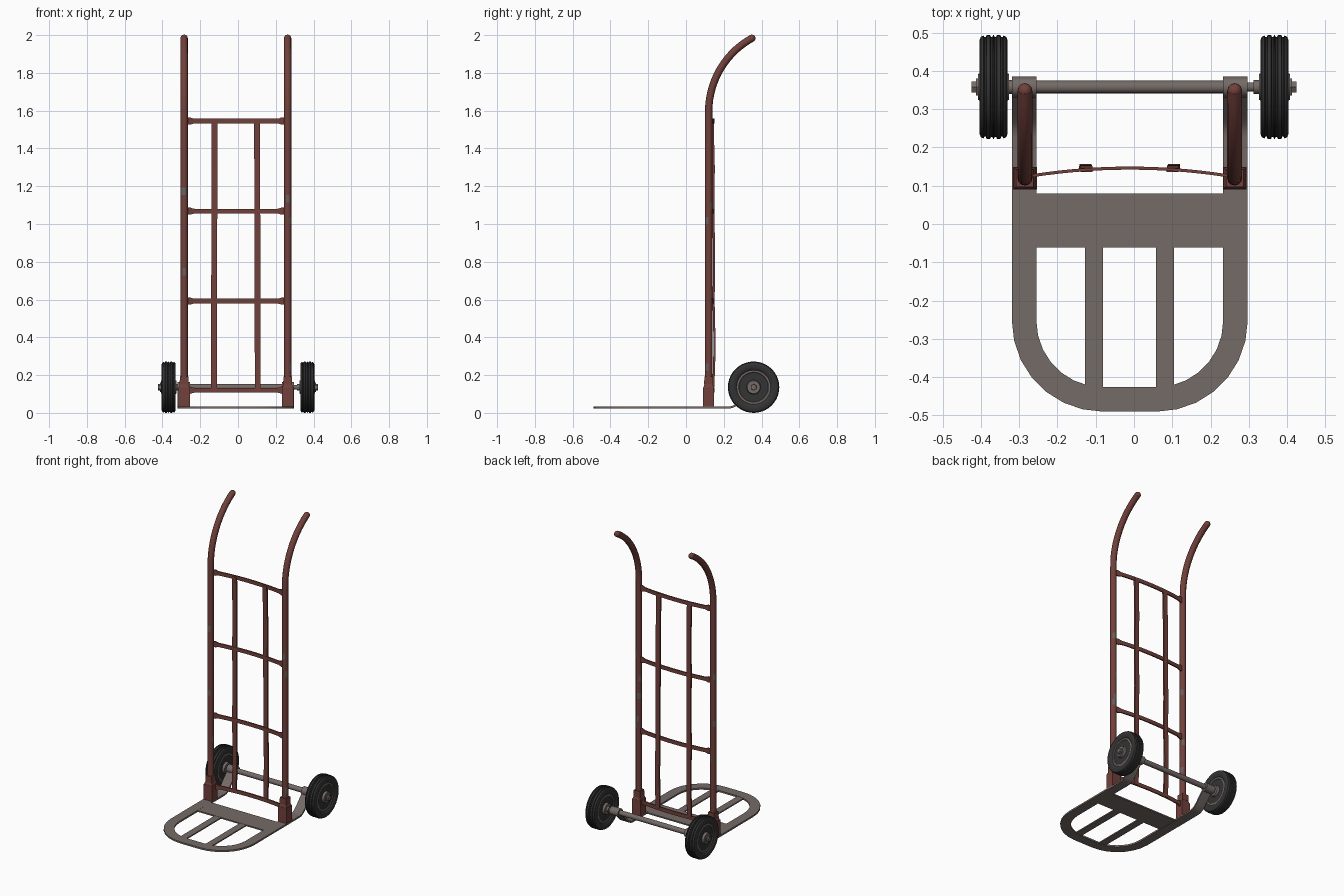
import bpy, bmesh, math, random
from mathutils import Vector

if "Cube" in bpy.data.objects:
    bpy.data.objects.remove(bpy.data.objects["Cube"])

random.seed(4)
CX = -0.011            # centre of the frame
RX = 0.274             # rail offset from frame centre
AY, AZ, WR = 0.358, 0.136, 0.136   # axle position, wheel radius


def material(name, rgb):
    m = bpy.data.materials.new(name)
    m.diffuse_color = (*rgb, 1)
    m.use_nodes = True
    m.node_tree.nodes["Principled BSDF"].inputs["Base Color"].default_value = m.diffuse_color
    return m


RED = material("worn red paint", (0.165, 0.052, 0.043))
STEEL = material("bare steel", (0.175, 0.145, 0.135))
RUBBER = material("black rubber", (0.033, 0.033, 0.033))
PATCH = material("chipped grey", (0.13, 0.12, 0.115))


def finish(name, bm, mats, smooth=True):
    bmesh.ops.recalc_face_normals(bm, faces=bm.faces[:])
    me = bpy.data.meshes.new(name)
    bm.to_mesh(me)
    bm.free()
    ob = bpy.data.objects.new(name, me)
    bpy.context.collection.objects.link(ob)
    for m in mats:
        me.materials.append(m)
    if smooth:
        bpy.ops.object.select_all(action='DESELECT')
        ob.select_set(True)
        bpy.context.view_layer.objects.active = ob
        bpy.ops.object.shade_smooth_by_angle(angle=math.radians(35))
    return ob


def sweep(name, path, section, side, mats, scales=None, rule=None):
    """Sweep a section (a along side, b across) along a path of points."""
    bm = bmesh.new()
    path = [Vector(p) for p in path]
    side = Vector(side)
    rings = []
    for i, p in enumerate(path):
        t = (path[min(i + 1, len(path) - 1)] - path[max(i - 1, 0)]).normalized()
        n = t.cross(side).normalized()
        s = scales[i] if scales else 1
        rings.append([bm.verts.new(p + side * a * s + n * b) for a, b in section])
    k = len(section)
    for i, (r, q) in enumerate(zip(rings, rings[1:])):
        for j in range(k):
            f = bm.faces.new((r[j], r[(j + 1) % k], q[(j + 1) % k], q[j]))
            if rule:
                f.material_index = rule(i, j)
    bm.faces.new(rings[0])
    bm.faces.new(rings[-1])
    return finish(name, bm, mats)


def rect(w, t):
    return [(-w / 2, -t / 2), (w / 2, -t / 2), (w / 2, t / 2), (-w / 2, t / 2)]


def circle(r, n):
    return [(r * math.cos(2 * math.pi * i / n), r * math.sin(2 * math.pi * i / n)) for i in range(n)]


def lathe(name, profile, mat, n=32, y=AY, z=AZ):
    """Revolve (x, radius) pairs about the axle line."""
    bm = bmesh.new()
    rings = [[bm.verts.new((x, y + b * r, z + a * r)) for a, b in circle(1, n)] for x, r in profile]
    for r, q in zip(rings, rings[1:]):
        for j in range(n):
            bm.faces.new((r[j], r[(j + 1) % n], q[(j + 1) % n], q[j]))
    bm.faces.new(rings[0])
    bm.faces.new(rings[-1])
    return finish(name, bm, [mat])


def box(name, x0, x1, y0, y1, z0, z1, mat, taper=1.0):
    bm = bmesh.new()
    bmesh.ops.create_cube(bm, size=1)
    for v in bm.verts:
        s = taper if v.co.z > 0 else 1
        v.co = ((x0 + x1) / 2 + v.co.x * s * (x1 - x0), (y0 + y1) / 2 + v.co.y * s * (y1 - y0),
                z0 if v.co.z < 0 else z1)
    return finish(name, bm, [mat], smooth=False)


# Side rails with curved handles and rounded tips
for tag, sx in (("left", -1), ("right", 1)):
    x = CX + sx * RX
    pts = [(x, 0.12, 0.03 + 1.55 * i / 40) for i in range(41)]
    R = 0.444
    for i in range(1, 15):
        a = math.radians(61) * i / 14
        pts.append((x, 0.12 + R * (1 - math.cos(a)), 1.595 + R * math.sin(a)))
    spots = {(random.randrange(4, 38), random.randrange(12)) for _ in range(9)}
    sweep(tag + "_rail", pts, circle(0.0195, 12), (1, 0, 0), [RED, PATCH],
          rule=lambda i, j: 1 if (i, j) in spots or (i, j - 1) in spots else 0)
    # rounded grip tip
    bm = bmesh.new()
    bmesh.ops.create_uvsphere(bm, u_segments=12, v_segments=8, radius=0.0193)
    bmesh.ops.translate(bm, verts=bm.verts[:], vec=pts[-1])
    finish(tag + "_rail_tip", bm, [RED])
    # rail socket: box with tapered collar
    box(tag + "_socket", x - 0.031, x + 0.031, 0.09, 0.149, 0.03, 0.135, RED)
    box(tag + "_socket_collar", x - 0.029, x + 0.029, 0.092, 0.148, 0.135, 0.15, RED, 0.82)
    box(tag + "_socket_neck", x - 0.024, x + 0.024, 0.096, 0.144, 0.15, 0.192, RED, 0.95)

# Bowed cross bars, flared where they are welded to the rails
for i, z in enumerate((0.12, 0.592, 1.068, 1.545)):
    us = [-1, -0.92, -0.89, -0.84] + [-0.7 + 0.14 * k for k in range(11)] + [0.84, 0.89, 0.92, 1]
    pts = [(CX + u * 0.262, 0.146 - 0.021 * u * u, z) for u in us]
    sc = [1.5 if abs(u) > 0.9 else 1.25 if abs(u) > 0.87 else 1 for u in us]
    sweep(f"cross_bar_{i + 1}", pts, rect(0.025, 0.008), (0, 0, 1), [RED], sc)

# Vertical slats, slightly bent from use
for tag, x in (("left", -0.124), ("right", 0.101)):
    bend = [(0.11, 0.143), (0.25, 0.149), (0.38, 0.151), (0.59, 0.146), (0.8, 0.149),
            (1.07, 0.145), (1.3, 0.147), (1.42, 0.144), (1.55, 0.141)]
    pts = [(x + math.copysign(0.004, x) * (1 - z / 1.55), y, z) for z, y in bend]
    sweep(tag + "_back_slat", pts, rect(0.031, 0.011), (1, 0, 0), [RED])

# Toe plate: U-shaped flat bar
PZ, BW = 0.028, 0.064
hx, yf, cr = 0.276, -0.458, 0.205
half = [(hx, 0.1)]
for i in range(8):
    a = math.pi / 2 * i / 7
    half.append((hx - cr + cr * math.cos(a), yf + cr - cr * math.sin(a)))
pts = [(CX + x, y, PZ) for x, y in half] + [(CX - x, y, PZ) for x, y in reversed(half)]
sweep("toe_plate_rim", pts, [(b, a) for a, b in rect(BW, 0.011)], (0, 0, 1), [STEEL])
box("toe_cross_plate", CX - 0.246, CX + 0.246, -0.062, 0.08, 0.024, 0.033, STEEL)
for tag, x in (("left", -0.105), ("right", 0.081)):
    box(tag + "_toe_slat", x - 0.0235, x + 0.0235, -0.43, -0.06, 0.024, 0.032, STEEL)

# Arms rising from the toe plate to the axle, with sleeves
for tag, sx in (("left", -1), ("right", 1)):
    x = CX + sx * hx
    prof = [(0.1, PZ), (0.225, PZ), (0.245, 0.031), (0.262, 0.04), (0.28, 0.056), (0.345, 0.125)]
    sweep(tag + "_axle_arm", [(x, y, z) for y, z in prof], rect(BW, 0.011), (1, 0, 0), [STEEL])
    lathe(tag + "_axle_sleeve", [(x - BW / 2, 0.027), (x + BW / 2, 0.027)], STEEL, 16)

# Axle
lathe("axle", [(-0.42, 0.012), (-0.3, 0.012), (-0.3, 0.0165), (0.28, 0.0165), (0.28, 0.012), (0.42, 0.012)],
      STEEL, 16)

# Wheels: grooved tyre, recessed hub disc, boss and hex nut
half_tyre = [(0.026, 0.088), (0.033, 0.094), (0.037, 0.108), (0.037, 0.122), (0.033, 0.131),
             (0.026, 0.1345), (0.024, 0.130), (0.020, 0.130), (0.018, WR), (0.009, WR),
             (0.007, 0.131), (0.003, 0.131), (0.001, WR)]
for tag, sx in (("left", -1), ("right", 1)):
    wx = sx * 0.367
    tyre = [(wx + x, r) for x, r in half_tyre] + [(wx - x, r) for x, r in reversed(half_tyre)]
    lathe(tag + "_tyre", tyre, RUBBER, 40)
    hub = [(-0.041, 0.034), (-0.024, 0.038), (-0.024, 0.076), (-0.029, 0.08), (-0.029, 0.09)]
    lathe(tag + "_hub", [(wx + x, r) for x, r in hub] + [(wx - x, r) for x, r in reversed(hub)], STEEL, 32)
    lathe(tag + "_axle_nut", [(sx * 0.405, 0.025), (sx * 0.413, 0.025), (sx * 0.413, 0.017),
                              (sx * 0.424, 0.016)], STEEL, 6)
    lathe(tag + "_washer", [(sx * 0.312, 0.018), (sx * 0.33, 0.018)], STEEL, 16)
